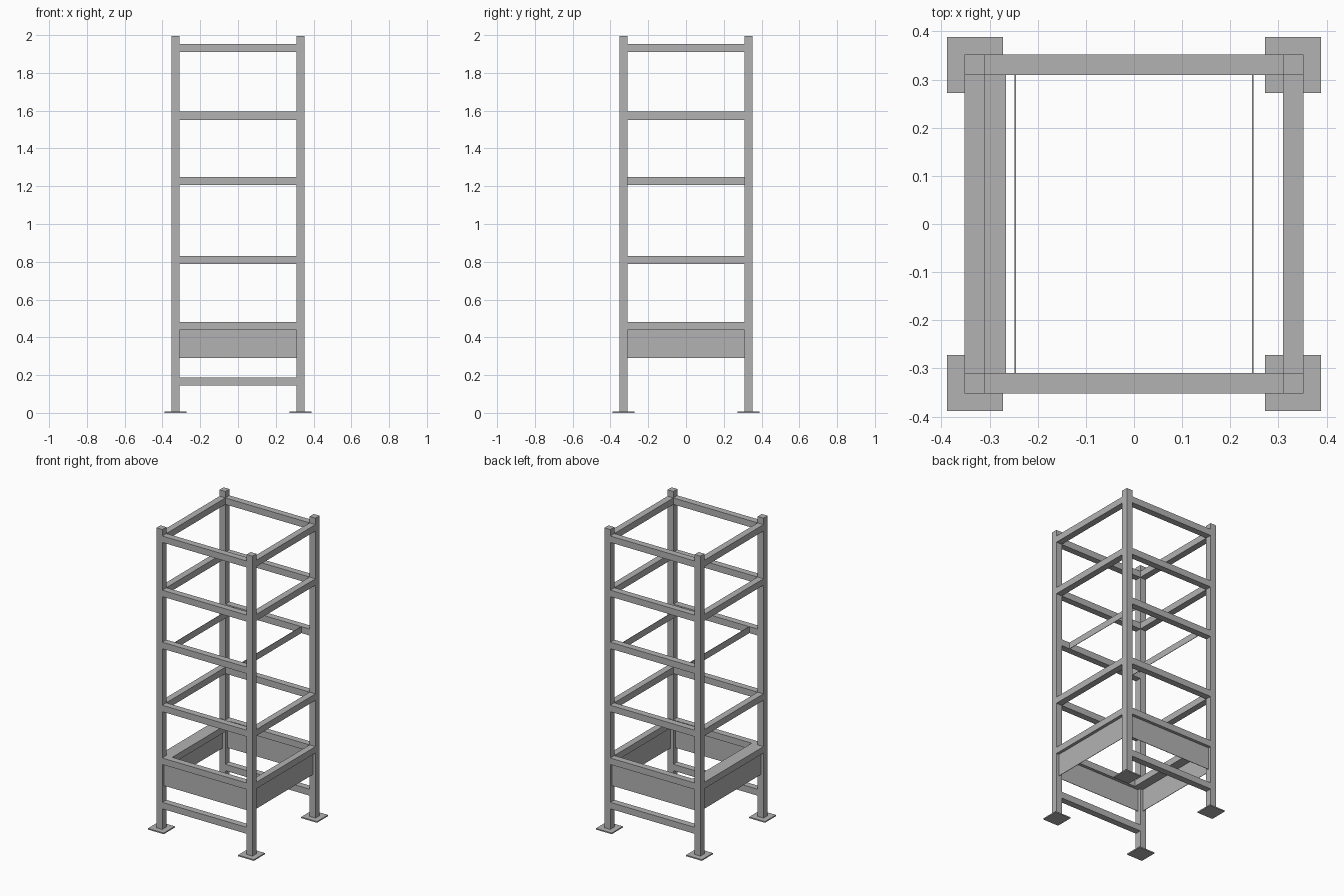
import bpy

cube = bpy.data.objects.get("Cube")
if cube:
    bpy.data.objects.remove(cube, do_unlink=True)

grey = bpy.data.materials.new("steel grey")
grey.use_nodes = True
colour = (0.45, 0.45, 0.45, 1)
grey.diffuse_color = colour
grey.node_tree.nodes["Principled BSDF"].inputs["Base Color"].default_value = colour

TUBE = 0.043            # square tube width
POST = 0.3305           # post centre offset
INNER = POST - TUBE / 2
SHEET = 0.003


def box(name, centre, size):
    bpy.ops.mesh.primitive_cube_add(size=1, location=centre)
    ob = bpy.context.object
    ob.name = name
    ob.scale = size
    bpy.ops.object.transform_apply(location=False, rotation=False, scale=True)
    ob.data.materials.append(grey)
    return ob


SIDES = (("right", -1), ("left", 1))
ENDS = (("front", -1), ("back", 1))

# Corner posts on square foot plates
for side, sx in SIDES:
    for end, sy in ENDS:
        x, y = sx * POST, sy * POST
        box(f"{end}_{side}_post", (x, y, 1.0), (TUBE, TUBE, 1.992))
        box(f"{end}_{side}_foot_plate", (x, y, 0.004), (0.116, 0.116, 0.008))

# Cross rails between the posts
levels = {"bottom": 0.166, "tray": 0.46, "lower": 0.81,
          "middle": 1.228, "upper": 1.573, "top": 1.932}
for level, z in levels.items():
    for end, sy in ENDS:
        box(f"{level}_{end}_rail", (0, sy * POST, z), (2 * INNER, TUBE, TUBE))
    if level in ("bottom", "middle"):
        continue
    for side, sx in SIDES:
        box(f"{level}_{side}_rail", (sx * POST, 0, z), (TUBE, 2 * INNER, TUBE))

# Second tube inside one side of the tray frame
box("tray_inner_rail", (-INNER + TUBE / 2, 0, levels["tray"]), (TUBE, 2 * INNER, TUBE))

# Thin runner strips at the middle level
for side, sx in SIDES:
    box(f"{side}_runner", (sx * 0.247, 0, levels["middle"]), (SHEET, 2 * INNER, TUBE))

# Sheet skirt under the tray frame
for side, sx in SIDES:
    box(f"{side}_skirt", (sx * POST, 0, 0.365), (SHEET, 2 * INNER, 0.15))
for end, sy in ENDS:
    box(f"{end}_skirt", (0, sy * POST, 0.365), (2 * INNER, SHEET, 0.15))
